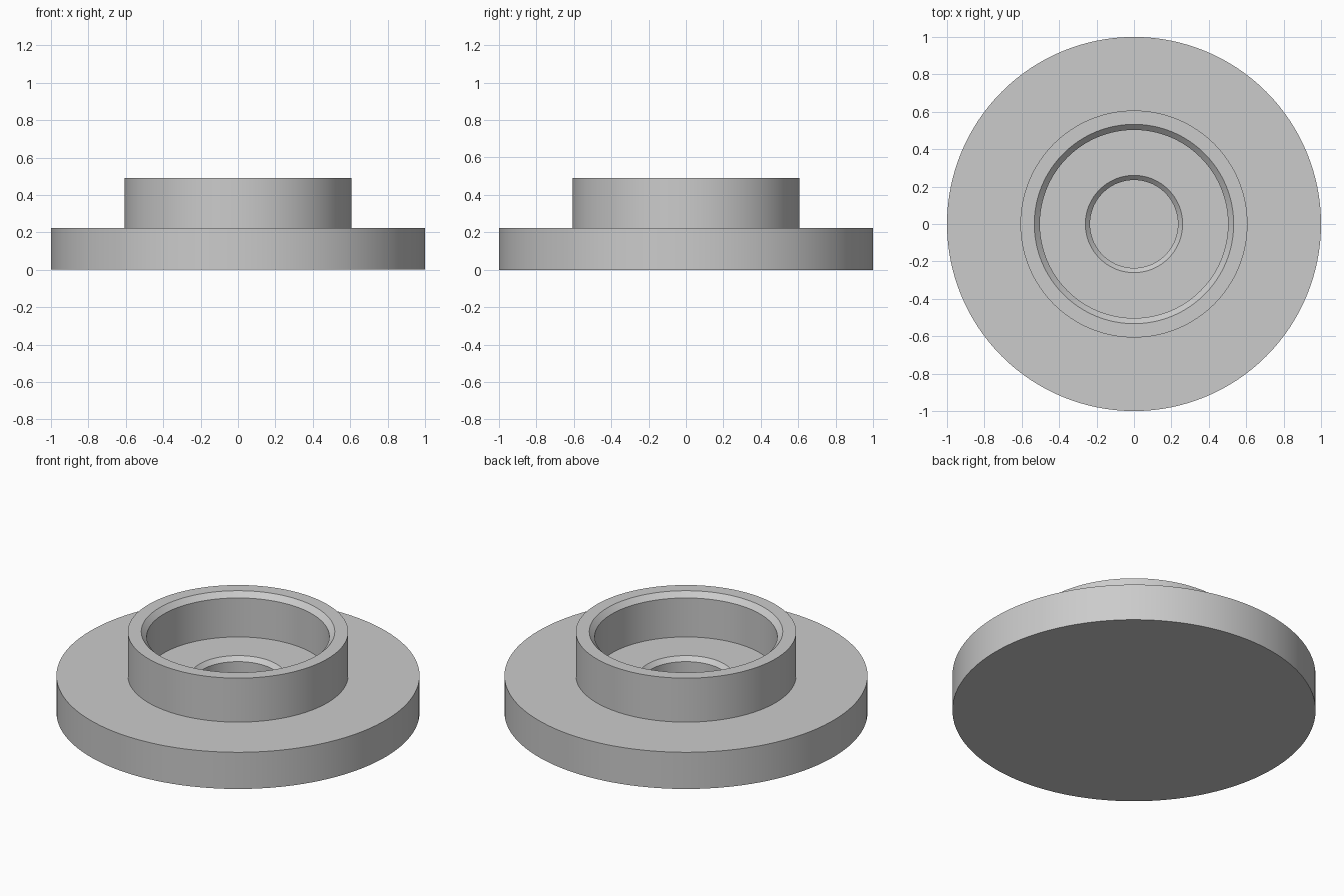
import bpy
import bmesh
from math import radians, tau
from mathutils import Vector

SEGMENTS = 128

cube = bpy.data.objects.get("Cube")
if cube:
    bpy.data.objects.remove(cube, do_unlink=True)

# Single grey material
grey = bpy.data.materials.new("plain grey")
grey.use_nodes = True
colour = (0.6, 0.6, 0.6, 1)
grey.diffuse_color = colour
grey.node_tree.nodes["Principled BSDF"].inputs["Base Color"].default_value = colour


def lathe(name, profile):
    """Spin a (radius, height) profile about z into a closed solid."""
    bm = bmesh.new()
    verts = [bm.verts.new(Vector((r, 0, z))) for r, z in profile]
    edges = [bm.edges.new(pair) for pair in zip(verts, verts[1:])]
    bmesh.ops.spin(bm, geom=verts + edges, cent=(0, 0, 0), axis=(0, 0, 1),
                   angle=tau, steps=SEGMENTS, use_merge=True)
    bmesh.ops.remove_doubles(bm, verts=bm.verts, dist=0.0001)
    # Close the underside and the recess floor with flat discs
    rims = [e for e in bm.edges if e.is_boundary]
    bmesh.ops.holes_fill(bm, edges=rims, sides=0)
    bmesh.ops.recalc_face_normals(bm, faces=bm.faces)
    mesh = bpy.data.meshes.new(name)
    bm.to_mesh(mesh)
    bm.free()
    mesh.materials.append(grey)
    obj = bpy.data.objects.new(name, mesh)
    bpy.context.collection.objects.link(obj)
    bpy.ops.object.select_all(action="DESELECT")
    obj.select_set(True)
    bpy.context.view_layer.objects.active = obj
    bpy.ops.object.shade_smooth_by_angle(angle=radians(30))
    return obj


# Wide flange, raised collar, chamfered socket and chamfered centre recess
lathe("flanged_collar", [
    (1.0, 0.0), (1.0, 0.223),            # flange
    (0.607, 0.223), (0.607, 0.49),       # collar outside
    (0.533, 0.49), (0.503, 0.46),        # collar lip chamfer
    (0.503, 0.223),                      # socket wall
    (0.26, 0.223), (0.235, 0.198),       # recess chamfer
    (0.235, 0.075),                      # recess wall
])
